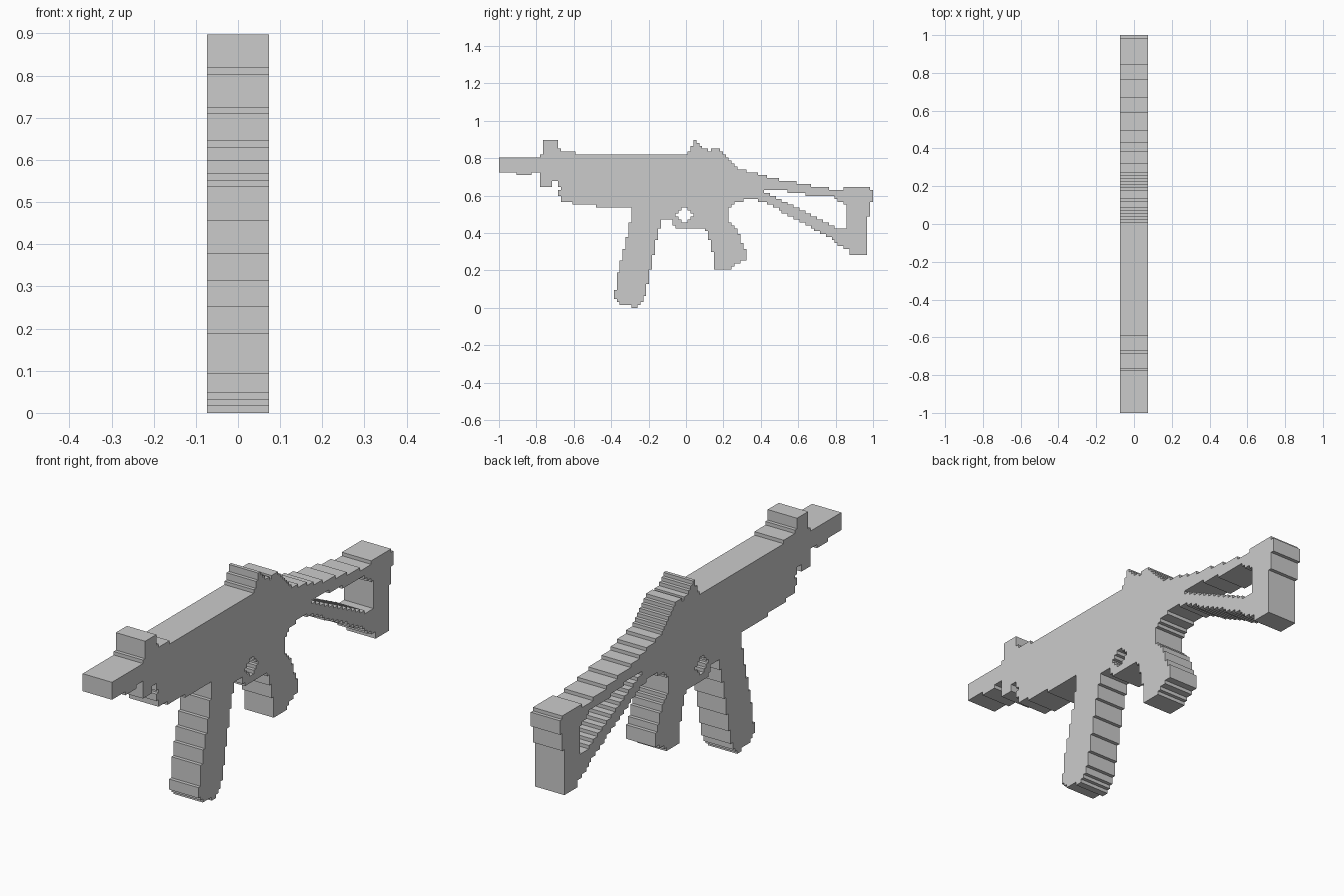
import bpy, bmesh

if "Cube" in bpy.data.objects:
    bpy.data.objects.remove(bpy.data.objects["Cube"])

CELL = 2 / 127      # stair step of the stepped silhouette
HALF = 0.073        # half thickness


def inside(poly, u, v):
    hit = False
    for (a, b), (c, d) in zip(poly, poly[1:] + poly[:1]):
        if (b > v) != (d > v) and u < a + (v - b) * (c - a) / (d - b):
            hit = not hit
    return hit


def fill(poly):
    """Grid cells whose centre lies in the profile."""
    return {(i, j) for i in range(127) for j in range(57)
            if inside(poly, i + 0.5, j + 0.5)}


def rects(*boxes):
    return {(i, j) for a, b, c, d in boxes
            for i in range(a, c) for j in range(b, d)}


def steps(runs, end, base):
    """Stepped block: each run is (first column, top row)."""
    ends = [r[0] for r in runs[1:]] + [end]
    return rects(*[(s, base, e, t) for (s, t), e in zip(runs, ends)])


parts = {}

# barrel and front sight tower
parts["barrel"] = rects((0, 46, 14, 51), (6, 45, 11, 46))
parts["front_sight"] = rects((15, 52, 20, 57), (14, 51, 15, 52),
                             (20, 52, 21, 54), (21, 52, 26, 53))

# main receiver
parts["receiver"] = fill([(14, 52), (14, 41), (18, 41), (18, 43), (20, 43), (20, 41),
                          (21, 41), (21, 40), (20, 40), (20, 38), (21, 38), (21, 36),
                          (25, 36), (25, 35), (33, 35), (33, 34), (64, 34), (64, 52)])

# rear sight and back of the receiver, sloping into the stock
parts["rear_sight"] = steps([(64, 53), (65, 55), (66, 57), (67, 56), (68, 55), (69, 54),
                             (71, 53), (72, 54), (75, 53), (76, 52)], 77, 50)
parts["rear_receiver"] = (steps([(64, 50), (78, 50), (79, 49), (80, 48), (81, 47),
                                 (84, 46), (88, 45)], 90, 37)
                          | rects((77, 50, 78, 51), (64, 34, 79, 37), (79, 35, 80, 37),
                                  (80, 36, 83, 37), (88, 36, 90, 37)))

# folding stock: upper bar, lower strut, butt plate
stock_hole = fill([(90, 40), (101, 39.3), (102, 38.6), (113, 38), (117, 35.5),
                   (118, 34.5), (118, 27), (115, 27), (91, 39.2)])
parts["stock_upper_bar"] = steps([(90, 45), (91, 44), (95, 43), (101, 42), (106, 41),
                                  (112, 40)], 118, 35) & fill(
    [(90, 46), (90, 39.6), (101, 39.3), (102, 38.6), (113, 38), (118, 34.5), (118, 46)])
parts["stock_lower_strut"] = fill([(90, 39.7), (90, 36), (113, 23.5), (118, 19.5),
                                   (118, 27), (115, 27), (91, 39.2)])
parts["stock_butt"] = rects((117, 39, 126, 41), (118, 31, 126, 41), (126, 36, 127, 40),
                            (118, 20, 125, 31), (119, 18, 125, 20))
for name in ("stock_upper_bar", "stock_lower_strut", "stock_butt"):
    parts[name] -= stock_hole

# lower housing with the trigger opening
trigger_hole = rects((62, 29, 64, 34), (61, 30, 65, 33), (60, 31, 66, 32))
parts["trigger_housing"] = rects((45, 30, 60, 34), (59, 28, 60, 30),
                                 (60, 27, 78, 34)) - trigger_hole

# rear grip
parts["grip"] = fill([(70, 27), (71, 25), (72, 21.5), (73, 17), (73, 13), (78, 13),
                      (80, 14.3), (82, 15.3), (84, 16.4), (84, 18.6), (83, 21),
                      (82, 24), (81, 26), (79, 29), (78, 30), (78, 31), (70, 31)])
# magazine
parts["magazine"] = fill([(45, 31), (44.6, 29), (43.6, 24.5), (42.6, 20), (41.6, 16),
                          (40.6, 13), (39.6, 6.3), (38.6, 5.5), (39, 3), (41.3, 1),
                          (44.6, 1), (44.6, 0), (47, 0), (47, 1.3), (49, 2), (50, 6),
                          (51, 10.5), (52, 15), (53, 21), (54.2, 25), (55.2, 30),
                          (55.2, 31)])

# give each cell to one part so that no inner walls remain
taken = set()
for name in parts:
    parts[name] = parts[name] - taken
    taken |= parts[name]


def build(name, cells):
    bm = bmesh.new()
    cache = {}

    def vert(x, i, j):
        if (x, i, j) not in cache:
            cache[x, i, j] = bm.verts.new((x * HALF, -1 + i * CELL, j * CELL))
        return cache[x, i, j]

    for i, j in cells:
        ring = [(i, j), (i + 1, j), (i + 1, j + 1), (i, j + 1)]
        bm.faces.new([vert(1, *p) for p in ring])
        bm.faces.new([vert(-1, *p) for p in reversed(ring)])
        for k, (di, dj) in enumerate([(0, -1), (1, 0), (0, 1), (-1, 0)]):
            if (i + di, j + dj) not in taken:
                p, q = ring[k], ring[(k + 1) % 4]
                bm.faces.new([vert(1, *q), vert(1, *p), vert(-1, *p), vert(-1, *q)])
    bmesh.ops.dissolve_limit(bm, angle_limit=0.01, verts=bm.verts[:], edges=bm.edges[:])
    mesh = bpy.data.meshes.new(name)
    bm.to_mesh(mesh)
    bm.free()
    bpy.context.collection.objects.link(bpy.data.objects.new(name, mesh))


for name, cells in parts.items():
    build(name, cells)
